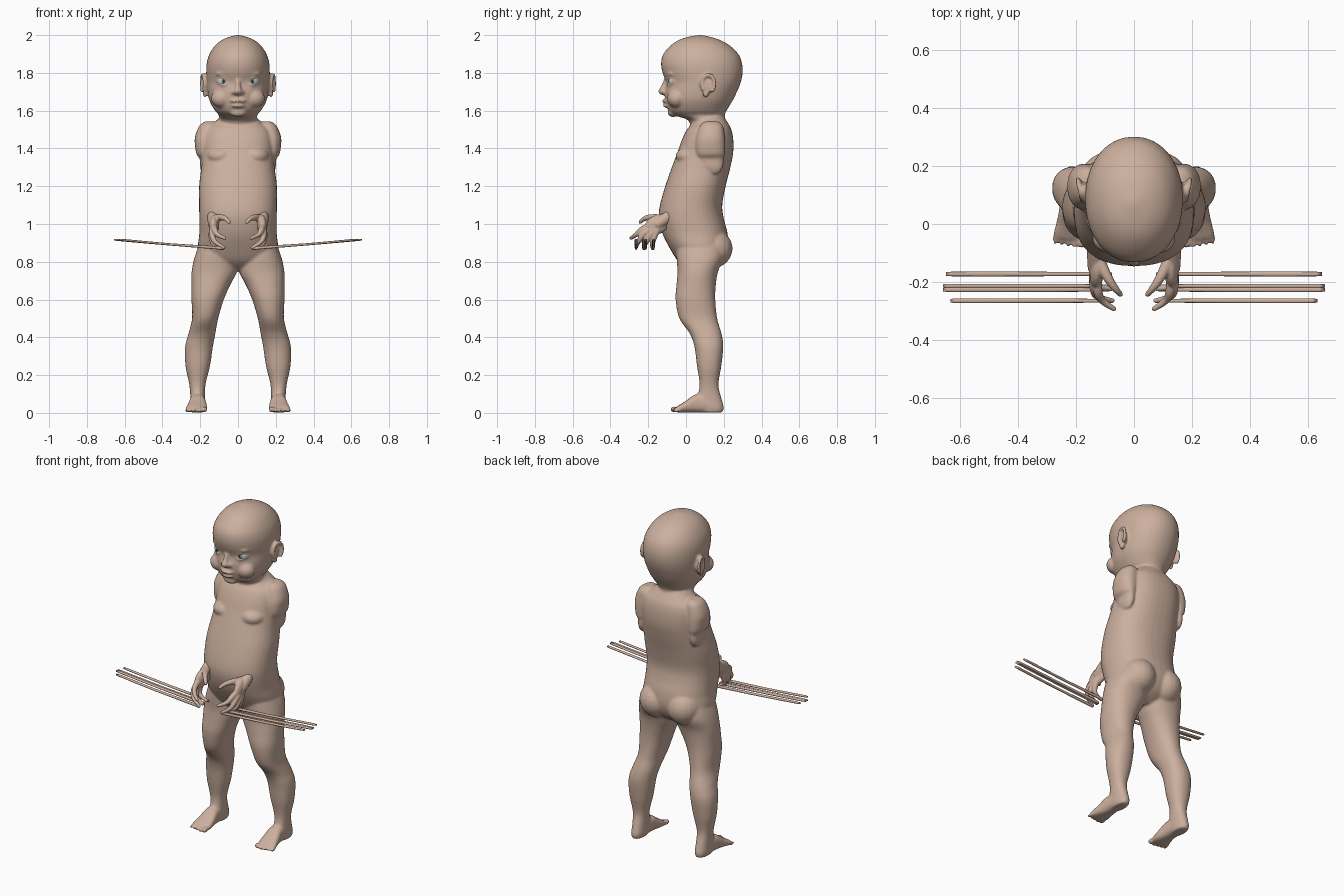
import bpy, bmesh, math
from mathutils import Vector, Matrix, Euler


def material(name, rgb):
    m = bpy.data.materials.new(name)
    m.diffuse_color = (*rgb, 1)
    return m


SKIN = material("skin", (0.60, 0.43, 0.34))
WHITE = material("eye_white", (0.85, 0.85, 0.83))
BLUE = material("iris_blue", (0.15, 0.42, 0.55))
DARK = material("pupil_dark", (0.02, 0.02, 0.02))


def finish(bm, name, mat, voxel=0, smooth=0):
    bmesh.ops.recalc_face_normals(bm, faces=bm.faces)
    for f in bm.faces:
        f.smooth = True
    me = bpy.data.meshes.new(name)
    bm.to_mesh(me)
    bm.free()
    me.materials.append(mat)
    ob = bpy.data.objects.new(name, me)
    bpy.context.collection.objects.link(ob)
    if voxel:
        r = ob.modifiers.new("fuse", 'REMESH')
        r.mode, r.voxel_size, r.use_smooth_shade = 'VOXEL', voxel, True
        s = ob.modifiers.new("soften", 'SMOOTH')
        s.factor, s.iterations = 0.5, smooth
    return ob


def spline(rows, steps):
    """Catmull-Rom interpolation of rows of numbers."""
    out = []
    for i in range(len(rows) - 1):
        p0, p1, p2 = rows[max(i - 1, 0)], rows[i], rows[i + 1]
        p3 = rows[min(i + 2, len(rows) - 1)]
        for k in range(steps):
            t = k / steps
            out.append([0.5 * (2 * b + (c - a) * t + (2 * a - 5 * b + 4 * c - d) * t * t
                               + (3 * b - a - 3 * c + d) * t ** 3)
                        for a, b, c, d in zip(p0, p1, p2, p3)])
    return out + [list(rows[-1])]


def loft(bm, rows, axis='Z', s=1, power=2.2, n=40, steps=5):
    """Rows are (position, a0, a1, b0, b1): the extents of each cross-section."""
    rings = []
    for t, a0, a1, b0, b1 in spline(rows, steps):
        ring = []
        for k in range(n):
            th = 2 * math.pi * k / n
            c, d = math.cos(th), math.sin(th)
            a = (a0 + a1) / 2 + (a1 - a0) / 2 * math.copysign(abs(c) ** (2 / power), c)
            b = (b0 + b1) / 2 + (b1 - b0) / 2 * math.copysign(abs(d) ** (2 / power), d)
            x, y, z = {'Z': (a, b, t), 'Y': (a, t, b), 'X': (t, a, b)}[axis]
            ring.append(bm.verts.new((x * s, y, z)))
        rings.append(ring)
    for r, q in zip(rings, rings[1:]):
        for k in range(n):
            bm.faces.new((r[k], r[(k + 1) % n], q[(k + 1) % n], q[k]))
    bm.faces.new(rings[0])
    bm.faces.new(rings[-1])


def blob(bm, c, r, s=1, rot=(0, 0, 0), seg=20):
    e = Euler((rot[0], rot[1] * s, rot[2] * s)).to_matrix().to_4x4()
    m = Matrix.Translation((c[0] * s, c[1], c[2])) @ e @ Matrix.Diagonal((*r, 1))
    bmesh.ops.create_uvsphere(bm, u_segments=seg, v_segments=seg // 2 + 2, radius=1, matrix=m)


def beads(bm, rows, s=1, steps=8):
    """Rounded tapering tube through (x, y, z, radius) points."""
    for x, y, z, r in spline(rows, steps):
        blob(bm, (x, y, z), (r, r, r), s, seg=12)


def sym(rows):
    return [(z, -w, w, f, b) for z, w, f, b in rows]


body = bmesh.new()
# head and neck
loft(body, sym([(1.50, .11, .03, .23), (1.55, .105, .01, .21), (1.575, .10, -.06, .205),
                (1.60, .122, -.092, .215), (1.65, .15, -.108, .245), (1.70, .161, -.112, .27),
                (1.75, .165, -.106, .29), (1.80, .168, -.124, .30), (1.85, .166, -.132, .297),
                (1.90, .151, -.12, .277), (1.95, .117, -.075, .225), (1.982, .07, -.02, .16),
                (2.0, .012, .06, .085)]), power=2.1)
# torso
loft(body, sym([(1.57, .09, .05, .2), (1.53, .135, .03, .225), (1.50, .17, .005, .24),
                (1.45, .185, -.02, .25), (1.38, .188, -.045, .25), (1.30, .194, -.075, .235),
                (1.20, .206, -.11, .21), (1.10, .206, -.138, .192), (1.03, .205, -.144, .2),
                (.95, .205, -.125, .22), (.87, .21, -.085, .222), (.80, .17, -.04, .19),
                (.75, .06, .02, .12)]), power=2.3)
# nose, lips and chin
blob(body, (0, -.118, 1.702), (.022, .03, .02))
beads(body, [(0, -.102, 1.77, .012), (0, -.115, 1.735, .014), (0, -.125, 1.705, .018)])
blob(body, (0, -.108, 1.651), (.04, .02, .010))
blob(body, (0, -.103, 1.626), (.034, .02, .010))
blob(body, (0, -.068, 1.59), (.045, .03, .024))

for s in (1, -1):
    # nostrils, cheeks, brows
    blob(body, (.022, -.112, 1.697), (.014, .016, .012), s)
    blob(body, (.085, -.05, 1.665), (.058, .05, .05), s)
    blob(body, (.07, -.085, 1.798), (.05, .02, .014), s, (0, .1, .3))
    # eyelids
    beads(body, [(.043, -.094, 1.752, .007), (.075, -.09, 1.776, .008), (.108, -.066, 1.754, .007)], s)
    beads(body, [(.043, -.094, 1.752, .006), (.075, -.09, 1.736, .007), (.108, -.066, 1.754, .006)], s)
    # ear rim, bowl and lobe
    rim = [(.178 + .012 * math.cos(a) * .6 + .008, .118 + .034 * math.cos(a), 1.742 + .048 * math.sin(a), .010)
           for a in [i * math.pi / 6 - .9 for i in range(10)]]
    beads(body, rim, s, 4)
    blob(body, (.168, .112, 1.735), (.016, .034, .048), s, (0, 0, -.25))
    blob(body, (.175, .105, 1.69), (.012, .016, .02), s)
    # shoulder and broken upper-arm stump
    loft(body, [(1.543, .13, .175, .10, .17), (1.52, .11, .205, .075, .195), (1.46, .11, .228, .055, .205),
                (1.41, .12, .227, .05, .207), (1.37, .13, .220, .055, .205), (1.345, .14, .203, .065, .2),
                (1.30, .15, .200, .085, .195), (1.268, .165, .19, .12, .175)], s=s)
    # breast and buttock fullness
    blob(body, (.09, .02, 1.36), (.075, .075, .05), s)
    blob(body, (.092, .135, .87), (.1, .112, .105), s)
    # leg
    loft(body, [(.93, .03, .19, -.05, .19), (.83, .01, .228, -.05, .20), (.75, .006, .245, -.045, .17),
                (.68, .04, .246, -.05, .158), (.60, .075, .246, -.055, .155), (.50, .105, .243, -.035, .165),
                (.42, .12, .262, .02, .188), (.35, .133, .28, .045, .197), (.25, .148, .278, .058, .187),
                (.15, .172, .258, .072, .172), (.08, .175, .252, .06, .187), (.03, .175, .252, .06, .2),
                (.002, .182, .246, .08, .193)], s=s)
    # foot and toes
    loft(body, [(.15, .178, .25, .002, .08), (.06, .172, .256, .002, .10), (.0, .164, .268, .002, .064),
                (-.035, .163, .277, .002, .042), (-.052, .172, .27, .004, .032)], 'Y', s, 2.6)
    for i in range(5):
        r = .016 if i == 0 else .0115 - .0005 * i
        blob(body, (.178 + .0225 * i + (.003 if i else 0), -.062 + .004 * max(i - 1, 0), r + .003),
             (r, .022, r), s)
finish(body, "body", SKIN, .007, 5)

for s in (1, -1):
    side = "left" if s > 0 else "right"
    # eyeball, iris, pupil
    for name, y, r, mat in (("eyeball", -.057, (.035, .035, .035), WHITE),
                            ("iris", -.088, (.013, .006, .013), BLUE),
                            ("pupil", -.0925, (.006, .003, .006), DARK)):
        bm = bmesh.new()
        blob(bm, (.076, y, 1.756), r, s)
        finish(bm, side + "_" + name, mat)

    # detached hand: wrist, palm, fingers, thumb
    hand = bmesh.new()
    blob(hand, (.126, -.155, .995), (.026, .07, .05), s, (.45, 0, .1))
    beads(hand, [(.132, -.085, 1.045, .03), (.13, -.12, 1.02, .032), (.13, -.15, 1.0, .03)], s)
    fingers = [((.125, -.225, .975), (.11, -.262, .945), (.07, -.292, .925)),
               ((.137, -.215, .955), (.125, -.25, .91), (.075, -.264, .874)),
               ((.14, -.19, .942), (.13, -.215, .897), (.08, -.222, .870)),
               ((.138, -.165, .94), (.13, -.178, .897), (.088, -.177, .870))]
    for knuckle, middle, tip in fingers:
        beads(hand, [(.128, -.14, .995, .02), (*knuckle, .017), (*middle, .0135), (*tip, .0095)], s)
    beads(hand, [(.118, -.13, 1.03, .022), (.09, -.185, 1.035, .017), (.066, -.22, 1.028, .013),
                 (.047, -.242, 1.01, .010)], s)
    finish(hand, side + "_hand", SKIN, .0045, 4)

    # long stretched spikes leaving the fingertips
    spikes = bmesh.new()
    for y, w, end in ((-.172, .008, .635), (-.213, .007, .645), (-.226, .008, .645), (-.264, .008, .62)):
        loft(spikes, [(.075, y - w * .5, y + w * .5, .862, .876), (.11, y - w * .8, y + w * .8, .866, .882),
                      (.36, y - w, y + w, .886, .898), (end - .01, y - w, y + w, .910, .921),
                      (end, y - w * .6, y + w * .6, .913, .919)], 'X', s, 2.4, 12, 2)
    finish(spikes, side + "_finger_spikes", SKIN)
